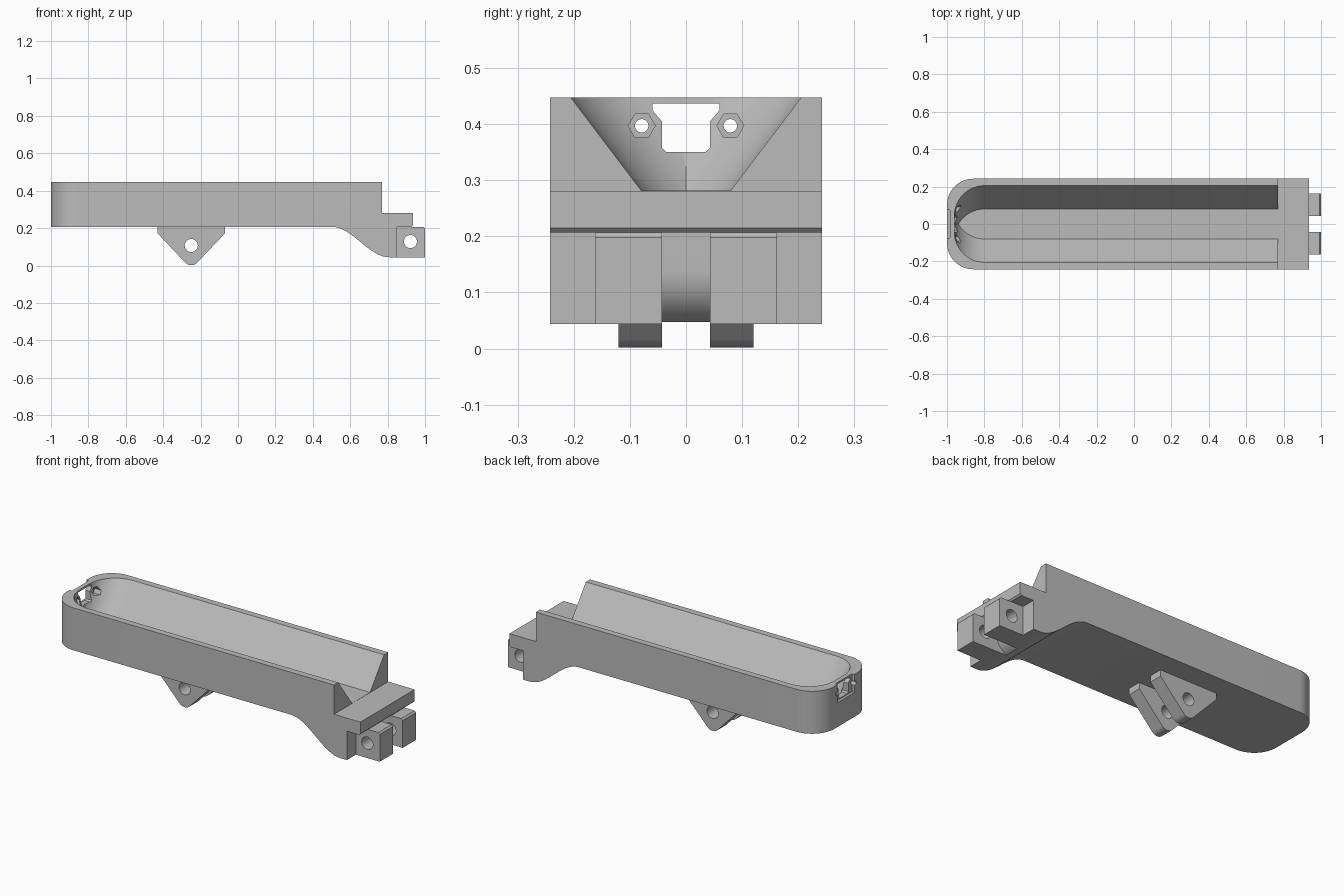
import bpy, math
from mathutils import Vector

cube = bpy.data.objects.get("Cube")
if cube:
    bpy.data.objects.remove(cube, do_unlink=True)

grey = bpy.data.materials.new("light_grey")
grey.use_nodes = True
color = (0.5, 0.5, 0.5, 1)
grey.diffuse_color = color
grey.node_tree.nodes["Principled BSDF"].inputs["Base Color"].default_value = color


def prism(name, pts, lo, hi, axis, shift=(0, 0, 0)):
    """Extrude a 2D outline along an axis; shift shears the far end."""
    place = {"x": lambda u, v, w: Vector((w, u, v)),
             "y": lambda u, v, w: Vector((u, w, v)),
             "z": lambda u, v, w: Vector((u, v, w))}[axis]
    n = len(pts)
    verts = [place(u, v, lo) for u, v in pts]
    verts += [place(u, v, hi) + Vector(shift) for u, v in pts]
    faces = [list(range(n))[::-1], list(range(n, 2 * n))]
    faces += [(i, (i + 1) % n, (i + 1) % n + n, i + n) for i in range(n)]
    # Flip when the outline and axis give inward normals
    area = sum(pts[i][0] * pts[(i + 1) % n][1] - pts[(i + 1) % n][0] * pts[i][1]
               for i in range(n))
    if (area < 0) != (axis == "y"):
        faces = [tuple(reversed(f)) for f in faces]
    mesh = bpy.data.meshes.new(name)
    mesh.from_pydata(verts, [], faces)
    mesh.materials.append(grey)
    obj = bpy.data.objects.new(name, mesh)
    bpy.context.collection.objects.link(obj)
    return obj


def boolean(obj, tool, operation="DIFFERENCE"):
    """Apply a boolean and discard the tool."""
    mod = obj.modifiers.new("cut", "BOOLEAN")
    mod.operation, mod.solver, mod.object = operation, "EXACT", tool
    bpy.context.view_layer.update()
    graph = bpy.context.evaluated_depsgraph_get()
    mesh = bpy.data.meshes.new_from_object(obj.evaluated_get(graph))
    obj.modifiers.clear()
    obj.data = mesh
    bpy.data.objects.remove(tool, do_unlink=True)


def arc(cx, cy, r, start, end, steps):
    angles = [math.radians(start + (end - start) * i / steps) for i in range(steps + 1)]
    return [(cx + r * math.cos(a), cy + r * math.sin(a)) for a in angles]


def circle(cx, cy, r, sides=32):
    return arc(cx, cy, r, 0, 360, sides)[:-1]


def finish(obj):
    obj.data.shade_smooth()
    obj.data.set_sharp_from_angle(angle=math.radians(25))


WIDTH, TOP, FLOOR, BASE, FOOT = 0.242, 0.447, 0.282, 0.207, 0.044

# Body: side profile with the curved drop under the hinge end
drop = [(0.5 + 0.31 * i / 16,
         FOOT + (BASE - FOOT) * (1 + math.cos(math.pi * i / 16)) / 2)
        for i in range(17)]
profile = [(-1.0, BASE)] + drop + [
    (0.85, FOOT), (0.85, BASE), (0.927, BASE), (0.935, 0.215),
    (0.935, FLOOR - 0.001), (0.77, FLOOR - 0.001), (0.77, TOP), (-1.0, TOP)]
body = prism("trough_body", profile, -WIDTH, WIDTH, "y")

# Rounded end corners
r = 0.14
plan = ([(1.2, WIDTH + 0.01), (-1 + r, WIDTH + 0.01)]
        + arc(-1 + r, WIDTH - r, r, 90, 180, 16)
        + arc(-1 + r, r - WIDTH, r, 180, 270, 16)
        + [(-1 + r, -WIDTH - 0.01), (1.2, -WIDTH - 0.01)])
boolean(body, prism("corner_cutter", plan, -0.1, 0.6, "z"), "INTERSECT")

# Trough hollow: two mirrored slanted prisms crossed together
halves = []
for s in (1, -1):
    side = ([(1.2, 0.08)] + arc(-0.8, -0.08, 0.16, 90, 180, 20)
            + [(-0.96, -0.6), (1.2, -0.6)])
    halves.append(prism("hollow_cutter", [(x, s * y) for x, y in side],
                        FLOOR, FLOOR + 0.2, "z", (0, s * 0.1515, 0)))
boolean(halves[0], halves[1], "INTERSECT")
boolean(body, halves[0])

# End window with a shallow outer recess
half_window = [(0.035, 0.35), (0.043, 0.358), (0.043, 0.405),
               (0.06, 0.425), (0.06, 0.437)]
window = half_window + [(-y, z) for y, z in reversed(half_window)]
boolean(body, prism("window_cutter", window, -1.1, -0.85, "x"))
recess = [(-0.075, 0.345), (0.075, 0.345), (0.075, 0.5), (-0.075, 0.5)]
boolean(body, prism("recess_cutter", recess, -1.1, -0.985, "x"))

# Screw holes with hexagonal nut pockets
for s in (1, -1):
    boolean(body, prism("nut_cutter", circle(s * 0.079, 0.397, 0.024, 6),
                        -0.968, -0.88, "x"))
    boolean(body, prism("screw_cutter", circle(s * 0.079, 0.397, 0.012, 24),
                        -1.1, -0.9, "x"))

# Rounded relief between the hinge blocks
relief = ([(0.88, BASE - 0.002), (0.848, BASE - 0.002)]
          + arc(0.748, 0.14, 0.1, 0, -75, 12) + [(0.78, 0.02), (0.88, 0.02)])
boolean(body, prism("relief_cutter", relief, -0.043, 0.043, "y"))
finish(body)

# Hinge blocks and underside lugs, one pair each
block = [(0.85, FOOT), (1.0, FOOT), (1.0, 0.198), (0.991, BASE), (0.85, BASE)]
lug = ([(-0.43, BASE + 0.005), (-0.43, 0.172)]
       + arc(-0.25, 0.047, 0.045, 223, 317, 10)
       + [(-0.07, 0.172), (-0.07, BASE + 0.005)])
for s, side in ((1, "back"), (-1, "front")):
    for name, outline, inner, outer, hole in (
            ("hinge_block", block, 0.043, 0.162, (0.922, 0.128)),
            ("lug", lug, 0.043, 0.12, (-0.25, 0.107))):
        lo, hi = sorted((s * inner, s * outer))
        part = prism(side + "_" + name, outline, lo, hi, "y")
        boolean(part, prism("pin_cutter", circle(*hole, 0.035), -0.3, 0.3, "y"))
        finish(part)
